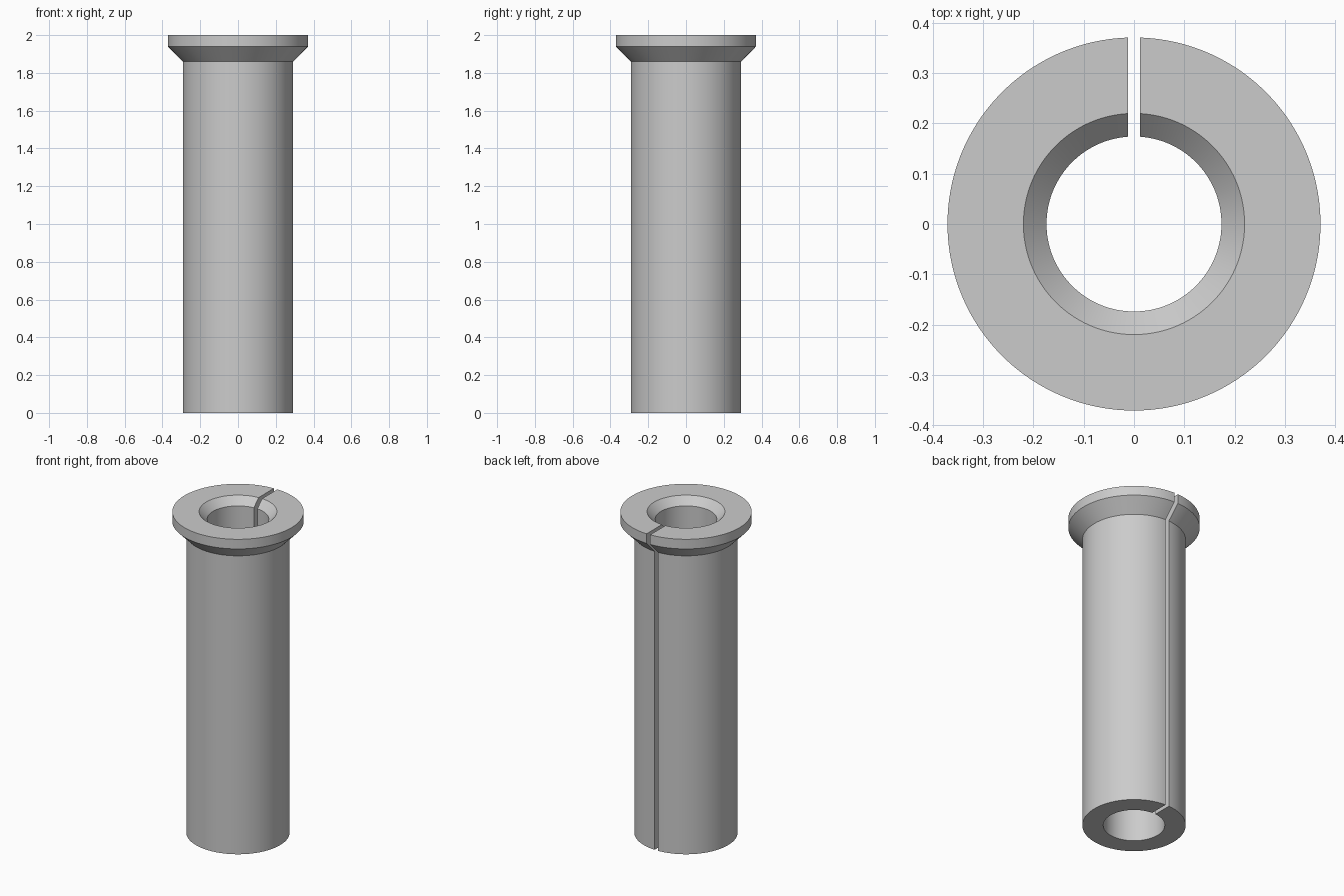
import bpy, bmesh, math

cube = bpy.data.objects.get("Cube")
if cube:
    bpy.data.objects.remove(cube, do_unlink=True)

SEGMENTS = 128
HALF_SLOT = 0.012

# Closed wall section as (radius, height)
section = [
    (0.292, 0), (0.292, 1.86), (0.371, 1.94), (0.371, 2),
    (0.22, 2), (0.174, 1.954), (0.174, 0),
]


def arc_point(radius, height, t):
    """Point around the axis; both ends of the arc lie on the slot walls at the back."""
    gap = math.asin(HALF_SLOT / radius)
    a = math.pi / 2 + gap + t * (2 * math.pi - 2 * gap)
    return (radius * math.cos(a), radius * math.sin(a), height)


# Split flanged sleeve
bm = bmesh.new()
rings = [[bm.verts.new(arc_point(r, z, i / SEGMENTS)) for r, z in section]
         for i in range(SEGMENTS + 1)]
count = len(section)
for a, b in zip(rings, rings[1:]):
    for j in range(count):
        k = (j + 1) % count
        bm.faces.new((a[j], a[k], b[k], b[j]))

# Flat slot walls
bm.faces.new(rings[0])
bm.faces.new(rings[-1])
bmesh.ops.recalc_face_normals(bm, faces=bm.faces)

mesh = bpy.data.meshes.new("split_flanged_sleeve")
bm.to_mesh(mesh)
bm.free()
sleeve = bpy.data.objects.new("split_flanged_sleeve", mesh)
bpy.context.collection.objects.link(sleeve)

# Plain grey metal
grey = bpy.data.materials.new("light_grey")
grey.use_nodes = True
colour = (0.6, 0.6, 0.6, 1)
grey.diffuse_color = colour
grey.node_tree.nodes["Principled BSDF"].inputs["Base Color"].default_value = colour
mesh.materials.append(grey)

# Smooth walls with sharp rims
bpy.ops.object.select_all(action="DESELECT")
sleeve.select_set(True)
bpy.context.view_layer.objects.active = sleeve
bpy.ops.object.shade_smooth_by_angle(angle=math.radians(30))
